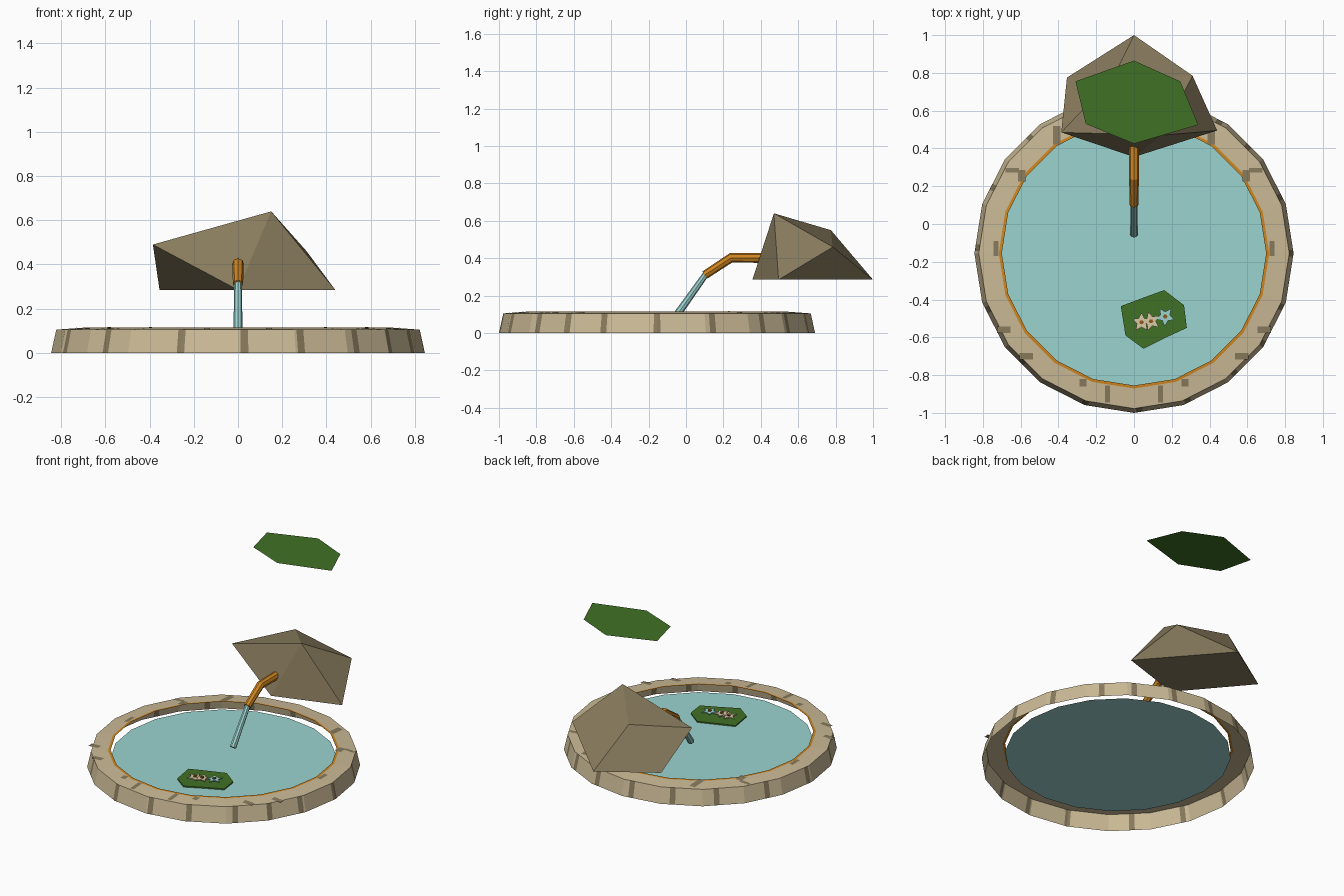
import bpy, bmesh, math
from mathutils import Vector

if "Cube" in bpy.data.objects:
    bpy.data.objects.remove(bpy.data.objects["Cube"])


def material(name, rgb):
    lin = [(c / 255 / 12.92) if c < 10 else ((c / 255 + 0.055) / 1.055) ** 2.4 for c in rgb]
    m = bpy.data.materials.new(name)
    m.diffuse_color = (*lin, 1)
    m.use_nodes = True
    m.node_tree.nodes["Principled BSDF"].inputs["Base Color"].default_value = m.diffuse_color
    return m


STONE = material("pale_stone", (203, 186, 150))
ROCK = material("dark_stone", (136, 123, 93))
WATER = material("water_blue", (155, 211, 208))
GREEN = material("moss_green", (64, 113, 38))
GOLD = material("bronze", (208, 134, 32))
CREAM = material("petal_cream", (218, 200, 165))
BROWN = material("flower_centre", (140, 88, 30))

CY = -0.155      # basin centre in y
SIDES = 20
STEP = 2 * math.pi / SIDES


def build(name, verts, faces, mats, idx=None):
    me = bpy.data.meshes.new(name)
    me.from_pydata([tuple(v) for v in verts], [], faces)
    for m in mats:
        me.materials.append(m)
    if idx:
        for p, i in zip(me.polygons, idx):
            p.material_index = i
    ob = bpy.data.objects.new(name, me)
    bpy.context.collection.objects.link(ob)
    return ob


def on_polygon(r, a, z):
    """Point on the 20-sided outline of circumradius r, angle a from the front."""
    local = a % STEP - STEP / 2
    r *= math.cos(STEP / 2) / math.cos(local)
    return (r * math.sin(a), CY - r * math.cos(a), z)


def plate(name, outline, z0, z1, mat):
    """Thin prism from a counter-clockwise outline."""
    n = len(outline)
    verts = [(x, y, z0) for x, y in outline] + [(x, y, z1) for x, y in outline]
    faces = [list(range(n))[::-1], list(range(n, 2 * n))]
    faces += [(i, (i + 1) % n, n + (i + 1) % n, n + i) for i in range(n)]
    return build(name, verts, faces, [mat])


def tube(name, path, radii, mat, sides=8):
    """Round tube along a path lying in the x = 0 plane."""
    pts = [Vector((0, y, z)) for y, z in path]
    X = Vector((1, 0, 0))
    verts, faces = [], []
    for i, p in enumerate(pts):
        t = (pts[min(i + 1, len(pts) - 1)] - pts[max(i - 1, 0)]).normalized()
        n = t.cross(X)
        for k in range(sides):
            a = 2 * math.pi * k / sides
            verts.append(p + radii[i] * (X * math.cos(a) + n * math.sin(a)))
    for i in range(len(pts) - 1):
        for k in range(sides):
            a, b = i * sides + k, i * sides + (k + 1) % sides
            faces.append((a, b, b + sides, a + sides))
    faces.append(list(range(sides))[::-1])
    faces.append([(len(pts) - 1) * sides + k for k in range(sides)])
    return build(name, verts, faces, [mat])


# Basin: open shell with outer wall, top and bronze lip; wall joints cut as faces
joints = [2, 20, 40, 55, 70, 90, 111, 133, 147, 165,
          184, 203, 222, 245, 268, 291, 314, 342]
half = 1.2
angles = {round(i * 360 / SIDES, 3) for i in range(SIDES)}
for j in joints:
    angles |= {(j - half) % 360, (j + half) % 360}
angles = sorted(angles)
profile = [(0.845, 0.0), (0.822, 0.105), (0.716, 0.113), (0.70, 0.114)]
verts, faces, idx = [], [], []
n = len(angles)
for r, z in profile:
    verts += [on_polygon(r, math.radians(a) + 1e-7, z) for a in angles]
for k in range(3):
    for i in range(n):
        i2 = (i + 1) % n
        faces.append((k * n + i, k * n + i2, (k + 1) * n + i2, (k + 1) * n + i))
        mid = (angles[i] + ((angles[i2] - angles[i]) % 360) / 2) % 360
        dark = any(abs((mid - j + 180) % 360 - 180) < half for j in joints)
        idx.append((1 if dark else 0, 0, 2)[k])
build("basin_ring", verts, faces, [STONE, ROCK, GOLD], idx)

# Dark stone patches on top of the ring: centre x, y, width, depth
patches = [(0.41, 0.47, 0.04, 0.10), (0.595, 0.255, 0.04, 0.06), (0.645, 0.285, 0.07, 0.025),
           (0.73, -0.13, 0.025, 0.08), (0.69, -0.56, 0.07, 0.035), (0.57, -0.70, 0.07, 0.035),
           (0.27, -0.84, 0.035, 0.04), (0.14, -0.90, 0.028, 0.09)]
verts, faces = [], []
for cx, cy, w, d in patches:
    for s in (1, -1):
        base = len(verts)
        for dx, dy in ((-1, -1), (1, -1), (1, 1), (-1, 1)):
            x, y = s * cx + dx * w / 2, cy + dy * d / 2
            r = math.hypot(x, y - CY)
            verts.append((x, y, 0.105 + (0.822 - r) * 0.075 + 0.002))
        faces.append(range(base, base + 4))
build("ring_top_patches", verts, [list(f) for f in faces], [ROCK])

# Water surface
build("water_surface", [on_polygon(0.70, i * STEP + 1e-7, 0.06) for i in range(SIDES)],
      [list(range(SIDES))], [WATER])

# Rock: convex boulder floating behind the basin
bm = bmesh.new()
for co in [(0.44, 0.495, 0.285), (0.31, 0.785, 0.46), (0, 1.0, 0.285), (-0.355, 0.775, 0.285),
           (-0.385, 0.485, 0.49), (0, 0.355, 0.285), (0.15, 0.47, 0.64), (-0.11, 0.775, 0.55)]:
    bm.verts.new(co)
bmesh.ops.convex_hull(bm, input=bm.verts)
bmesh.ops.recalc_face_normals(bm, faces=bm.faces)
rock = build("rock", [], [], [ROCK])
bm.to_mesh(rock.data)
bm.free()

# Flat moss sheet high above the rock
moss = [(-0.31, 0.755), (-0.255, 0.53), (0, 0.425), (0.34, 0.525), (0.245, 0.755), (0, 0.865)]
build("moss_sheet", [(x, y, 1.165) for x, y in moss], [list(range(6))], [GREEN])

# Spout and the water falling from it
tube("spout", [(0.45, 0.402), (0.24, 0.402), (0.10, 0.31)], [0.027, 0.026, 0.023], GOLD)
tube("water_stream", [(0.105, 0.313), (-0.055, 0.088)], [0.017, 0.021], WATER)

# Lily pad on the water
pad = [(-0.07, -0.435), (-0.045, -0.59), (0.05, -0.66), (0.16, -0.605),
       (0.28, -0.55), (0.265, -0.43), (0.16, -0.35), (0.05, -0.39)]
plate("lily_pad", pad, 0.062, 0.07, GREEN)

# Star flowers with small round centres
for i, (x, y, mat) in enumerate([(0.04, -0.52, CREAM), (0.09, -0.515, CREAM), (0.165, -0.49, WATER)]):
    star = []
    for k in range(10):
        a = math.pi / 2 + k * math.pi / 5 + i * 0.3
        r = 0.052 if k % 2 == 0 else 0.026
        star.append((x + r * math.cos(a), y + r * math.sin(a)))
    z = 0.072 + 0.004 * i
    plate(f"flower_{i + 1}", star, z, z + 0.006, mat)
    dot = [(x + 0.012 * math.cos(k * math.pi / 3), y + 0.012 * math.sin(k * math.pi / 3)) for k in range(6)]
    plate(f"flower_centre_{i + 1}", dot, z + 0.004, z + 0.013, BROWN)
